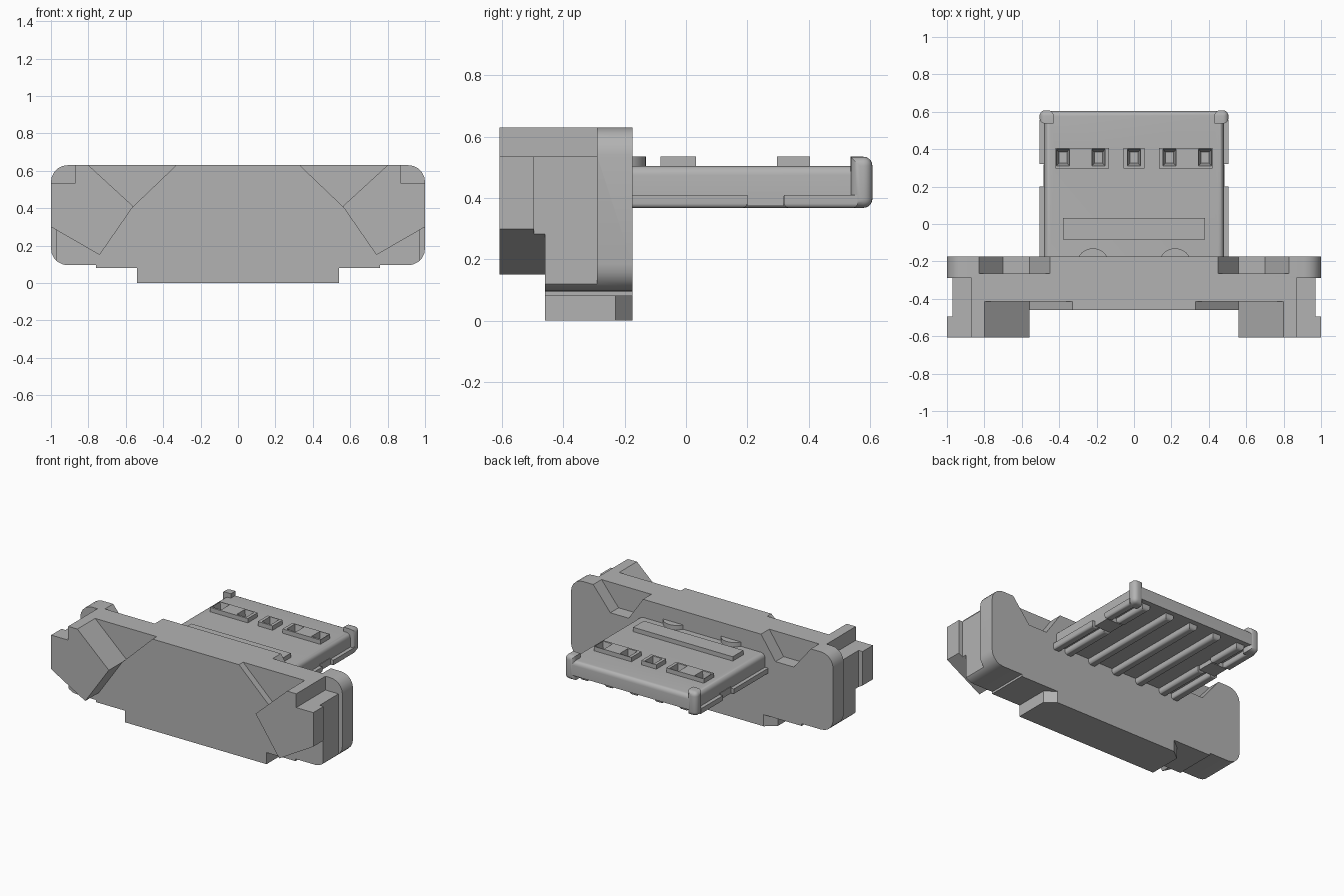
import bpy, bmesh, math
from mathutils import Vector

old = bpy.data.objects.get("Cube")
if old:
    bpy.data.objects.remove(old, do_unlink=True)

grey = bpy.data.materials.new("plain grey")
grey.use_nodes = True
GREY = (0.45, 0.45, 0.45, 1)
grey.diffuse_color = GREY
grey.node_tree.nodes["Principled BSDF"].inputs["Base Color"].default_value = GREY


def finish(name, bm):
    bmesh.ops.recalc_face_normals(bm, faces=bm.faces)
    mesh = bpy.data.meshes.new(name)
    bm.to_mesh(mesh)
    bm.free()
    mesh.materials.append(grey)
    obj = bpy.data.objects.new(name, mesh)
    bpy.context.collection.objects.link(obj)
    return obj


def prism(name, pts, a, b, axis="y"):
    """Extrude an outline: (x, z) points along y, or (x, y) points along z."""
    bm = bmesh.new()
    place = (lambda p, q: (p, a, q)) if axis == "y" else (lambda p, q: (p, q, a))
    face = bm.faces.new([bm.verts.new(place(p, q)) for p, q in pts])
    new = bmesh.ops.extrude_face_region(bm, geom=[face])["geom"]
    move = Vector((0, b - a, 0)) if axis == "y" else Vector((0, 0, b - a))
    bmesh.ops.translate(bm, vec=move, verts=[v for v in new if isinstance(v, bmesh.types.BMVert)])
    return finish(name, bm)


def box(name, x, y, z, bevel=0, pick=None):
    """Box between limits; edges whose middle passes pick are rounded."""
    bm = bmesh.new()
    bmesh.ops.create_cube(bm, size=1)
    for v in bm.verts:
        v.co = [lim[0] if c < 0 else lim[1] for c, lim in zip(v.co, (x, y, z))]
    if bevel:
        mid = lambda e: (e.verts[0].co + e.verts[1].co) / 2
        edges = [e for e in bm.edges if pick is None or pick(mid(e))]
        bmesh.ops.bevel(bm, geom=edges, offset=bevel, segments=5, profile=0.5, affect="EDGES")
    return finish(name, bm)


def combine(obj, others, operation):
    """Apply booleans and discard the helper shapes."""
    for o in others:
        m = obj.modifiers.new("cut", "BOOLEAN")
        m.object, m.operation, m.solver = o, operation, "EXACT"
    bpy.context.view_layer.update()
    deps = bpy.context.evaluated_depsgraph_get()
    mesh = bpy.data.meshes.new_from_object(obj.evaluated_get(deps))
    obj.modifiers.clear()
    obj.data = mesh
    for o in others:
        bpy.data.objects.remove(o, do_unlink=True)


def mirrored(pts, s):
    return [(s * p, q) for p, q in pts]


def span(s, a, b):
    return tuple(sorted((s * a, s * b)))


SIDES = (("left", 1), ("right", -1))
FRONT, BACK, TOP = -0.46, -0.175, 0.63

# Housing: rounded plate with stepped ends, front V recesses and rear pockets
housing = box("housing", (-1, 1), (FRONT, BACK), (0.095, TOP), 0.09,
              lambda m: abs(m.x) > 0.9 and abs(m.y - (FRONT + BACK) / 2) < 0.01)
cutters, claws = [], []
for side, s in SIDES:
    cutters += [
        box("cut", span(s, 0.97, 1.2), (-0.7, -0.29), (0, 1)),
        box("cut", span(s, 0.87, 1.2), (-0.7, -0.29), (0.535, 1)),
        prism("cut", mirrored([(0.288, 0.67), (0.56, 0.41), (0.844, 0.67)], s), -0.7, -0.415),
        prism("cut", mirrored([(0.42, 0.67), (0.45, TOP), (0.56, 0.47), (0.70, 0.47),
                               (0.83, TOP), (0.86, 0.67)], s), -0.265, 0),
    ]
    # Claw outline, narrower where it meets the housing
    claw = prism(side + "_claw", mirrored([(0.56, 0.41), (0.80, TOP), (0.87, TOP), (0.87, 0.535),
                 (1, 0.535), (1, 0.30), (0.74, 0.15)], s), -0.608, -0.415)
    combine(claw, [box("cut", span(s, 0.97, 1.2), (-0.495, 0), (0, 1))], "DIFFERENCE")
    claws.append(claw)
combine(housing, cutters, "DIFFERENCE")

# Foot: shallow step and lower lip with chamfered rear corners
step = box("foot_step", (-0.76, 0.76), (FRONT, BACK), (0.08, 0.2))
lip = prism("foot_lip", [(-0.54, FRONT), (0.54, FRONT), (0.54, -0.23), (0.47, BACK),
                         (-0.47, BACK), (-0.54, -0.23)], 0, 0.2, "z")
combine(housing, claws + [step, lip], "UNION")

# Tongue: slab with rounded upper edges
tongue = box("tongue", (-0.48, 0.48), (-0.2, 0.605), (0.405, 0.505), 0.03,
             lambda m: m.z > 0.5 and (abs(m.x) > 0.4 or m.y > 0.5))
CONTACTS = [0.19 * i for i in range(-2, 3)]


def hole_cutters():
    """Tapered contact wells."""
    result = []
    for x in CONTACTS:
        bm = bmesh.new()
        bmesh.ops.create_cube(bm, size=1)
        for v in bm.verts:
            w, h, z = (0.036, 0.045, 0.537) if v.co.z > 0 else (0.022, 0.03, 0.45)
            v.co = (x + math.copysign(w, v.co.x), 0.355 + math.copysign(h, v.co.y), z)
        result.append(finish("cut", bm))
    return result


# Raised contact pads
pads = [box("contact_pad", lim, (0.297, 0.405), (0.48, 0.535))
        for lim in ((-0.42, -0.133), (-0.057, 0.057), (0.133, 0.42))]
combine(tongue, pads, "UNION")
combine(tongue, hole_cutters(), "DIFFERENCE")

# Raised bar and the two half-round stops at the root
bar = box("cross_bar", (-0.38, 0.38), (-0.083, 0.033), (0.49, 0.535))
stops = []
for side, s in SIDES:
    arc = [math.pi * i / 12 for i in range(13)]
    pts = [(s * 0.22 + 0.085 * math.cos(a), -0.21 + 0.08 * math.sin(a)) for a in arc]
    stops.append(prism(side + "_root_stop", pts, 0.49, 0.535, "z"))

# Underside ribs, one per contact; the outer two are interrupted
low = lambda m: m.z < 0.38
parts = [housing, tongue, bar] + stops
for i, x in enumerate(CONTACTS):
    runs = [(-0.2, 0.2), (0.32, 0.57)] if i in (0, 4) else [(-0.2, 0.57)]
    for run in runs:
        parts.append(box("rib", (x - 0.03, x + 0.03), run, (0.368, 0.42), 0.02, low))

# Side rails, latch blocks and rounded tip corners
for side, s in SIDES:
    for run in ((-0.2, 0.2), (0.32, 0.56)):
        parts.append(box(side + "_rail", span(s, 0.45, 0.505), run, (0.368, 0.41), 0.015, low))
    parts.append(box(side + "_latch", span(s, 0.36, 0.484), (0.2, 0.318), (0.375, 0.42)))
    parts.append(box(side + "_tip_corner", span(s, 0.43, 0.505), (0.537, 0.608), (0.368, 0.535), 0.03,
                     lambda m: abs(m.x) > 0.5 or m.y > 0.6))

# Smooth the rounded edges, keep the rest crisp
bpy.ops.object.select_all(action="DESELECT")
for o in parts:
    o.select_set(True)
bpy.context.view_layer.objects.active = housing
bpy.ops.object.shade_smooth_by_angle(angle=math.radians(28))
